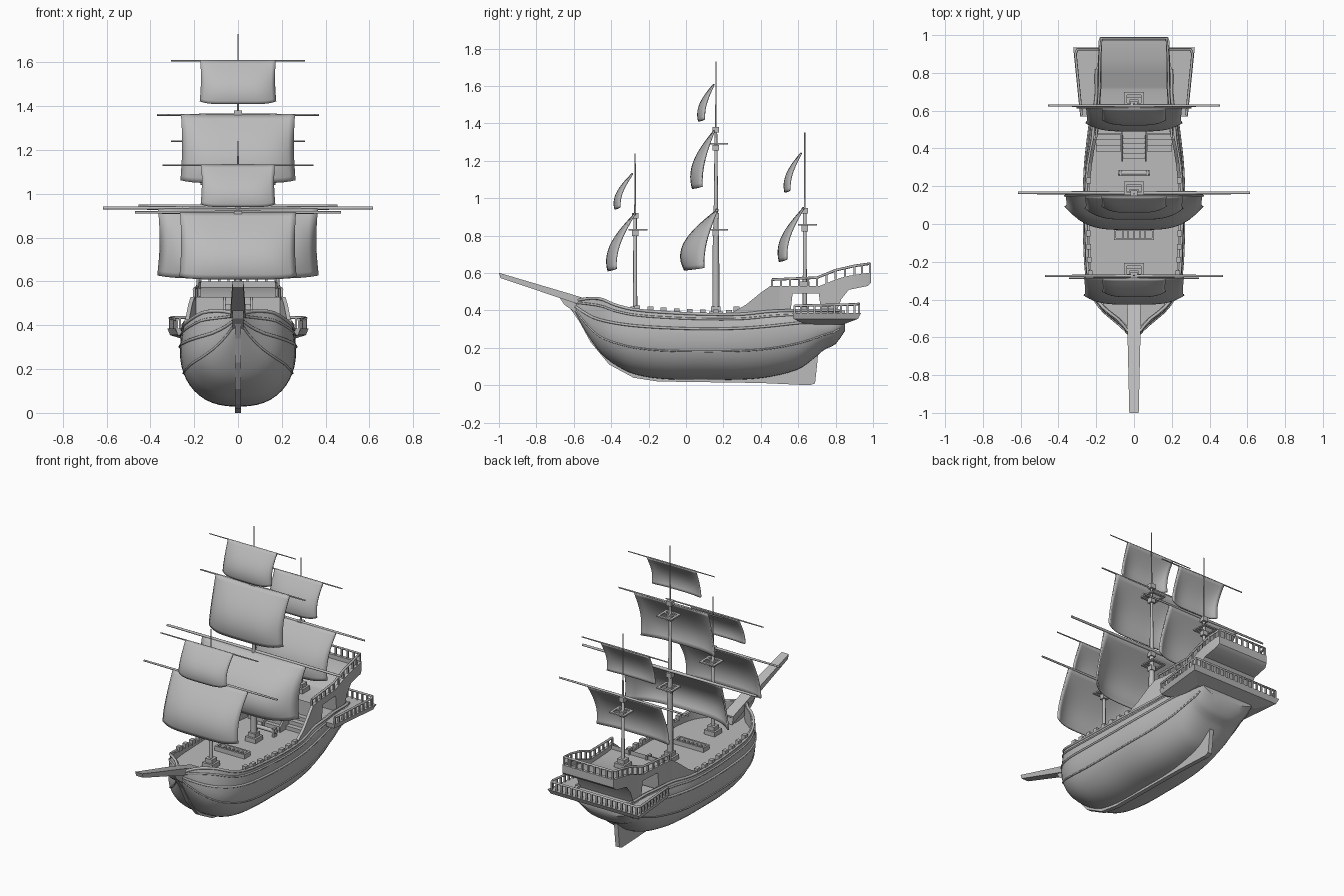
import bpy, bmesh, math
from mathutils import Vector

cube = bpy.data.objects.get("Cube")
if cube:
    bpy.data.objects.remove(cube, do_unlink=True)

grey = bpy.data.materials.new("plain grey")
grey.use_nodes = True
grey.diffuse_color = (0.5, 0.5, 0.5, 1)
grey.node_tree.nodes["Principled BSDF"].inputs["Base Color"].default_value = grey.diffuse_color
smooth_parts = []


def add_object(name, data):
    obj = bpy.data.objects.new(name, data)
    data.materials.append(grey)
    bpy.context.scene.collection.objects.link(obj)
    return obj


def add_mesh(name, bm, smooth=False):
    bmesh.ops.recalc_face_normals(bm, faces=bm.faces[:])
    mesh = bpy.data.meshes.new(name)
    bm.to_mesh(mesh)
    bm.free()
    obj = add_object(name, mesh)
    if smooth:
        smooth_parts.append(obj)
    return obj


def boxes(name, items):
    """Boxes given as (centre, size), joined into one object."""
    bm = bmesh.new()
    for centre, size in items:
        made = bmesh.ops.create_cube(bm, size=1)["verts"]
        bmesh.ops.scale(bm, vec=size, verts=made)
        bmesh.ops.translate(bm, vec=centre, verts=made)
    return add_mesh(name, bm)


def tube(name, points, radius, radii=None):
    """Round bar along a path, with an optional radius per point."""
    curve = bpy.data.curves.new(name, "CURVE")
    curve.dimensions = "3D"
    curve.bevel_depth = 1 if radii else radius
    curve.bevel_resolution = 2
    curve.use_fill_caps = True
    spline = curve.splines.new("POLY")
    spline.points.add(len(points) - 1)
    for i, p in enumerate(points):
        spline.points[i].co = (*p, 1)
        if radii:
            spline.points[i].radius = radii[i]
    return add_object(name, curve)


def loft(name, rings, smooth=True):
    """Skin closed rings of equal length and cap both ends."""
    bm = bmesh.new()
    rows = [[bm.verts.new(p) for p in ring] for ring in rings]
    n = len(rows[0])
    for a, b in zip(rows, rows[1:]):
        for i in range(n):
            j = (i + 1) % n
            bm.faces.new((a[i], a[j], b[j], b[i]))
    caps = [bm.faces.new(rows[0]), bm.faces.new(rows[-1])]
    bmesh.ops.triangulate(bm, faces=caps)
    return add_mesh(name, bm, smooth)


def side_plate(name, profile, half_width):
    """Side outline (y, z) extruded across x."""
    return loft(name, [[(x, y, z) for y, z in profile] for x in (-half_width, half_width)], False)


# Hull stations: y, beam, top width, keel height, beam height, rail height
STATIONS = [
    (-.6, .012, .012, .4, .42, .45), (-.55, .06, .045, .31, .37, .46),
    (-.5, .12, .09, .23, .33, .465), (-.45, .175, .155, .165, .31, .46),
    (-.38, .22, .21, .11, .3, .43), (-.28, .25, .24, .06, .29, .405),
    (-.12, .262, .25, .033, .28, .39), (.1, .265, .255, .03, .275, .38),
    (.3, .26, .245, .03, .28, .38), (.45, .245, .22, .045, .29, .395),
    (.6, .225, .21, .085, .31, .4), (.68, .215, .2, .14, .315, .4),
    (.74, .205, .2, .19, .32, .4), (.8, .2, .2, .22, .33, .4),
    (.85, .195, .195, .29, .35, .4)]


def station(y):
    """Smoothly interpolated hull values at y."""
    k = 0
    while k < len(STATIONS) - 2 and y > STATIONS[k + 1][0]:
        k += 1
    a, b = STATIONS[k], STATIONS[k + 1]
    before, after = STATIONS[max(k - 1, 0)], STATIONS[min(k + 2, len(STATIONS) - 1)]
    h = b[0] - a[0]
    t = (y - a[0]) / h
    out = []
    for i in range(1, len(a)):
        m0 = (b[i] - before[i]) / (b[0] - before[0]) * h
        m1 = (after[i] - a[i]) / (after[0] - a[0]) * h
        d = b[i] - a[i]
        out.append(a[i] + t * (m0 + t * (3 * d - 2 * m0 - m1 + t * (m0 + m1 - 2 * d))))
    return out


def hull_point(y, t, side=1):
    """Point on the skin: t runs from keel to rail."""
    beam, top, keel, mid, rail = station(y)
    if t < .6:
        a = t / .6 * math.pi / 2
        return (side * beam * math.sin(a) ** .8, y, keel + (mid - keel) * (1 - math.cos(a)))
    s = (t - .6) / .4
    return (side * (beam + (top - beam) * s * s), y, mid + (rail - mid) * s)


# Hull with bulwark and sunken deck
DECK = .367
hull_rings = []
for i in range(59):
    y = -.6 + i * .025
    beam, top, keel, mid, rail = station(y)
    inner, floor = max(top - .018, top * .5), max(DECK, mid)
    right = [hull_point(y, k / 20) for k in range(1, 21)] + [(inner, y, rail), (inner, y, floor)]
    left = [(-x, yy, z) for x, yy, z in reversed(right)]
    hull_rings.append([(0, y, keel)] + right + left)
loft("hull", hull_rings)

# Wales and rail strips
for side, label in ((1, "left"), (-1, "right")):
    for t, r in ((.45, .005), (.7, .007), (.9, .006), (1, .008)):
        path = [hull_point(-.59 + k * .03, t, side) for k in range(48)]
        tube(label + "_wale", path, r)

# Blocks along the rail
blocks = []
for k in range(8):
    y = -.26 + k * .07
    x, _, z = hull_point(y, 1)
    blocks += [((s * (x - .01), y, z + .01), (.024, .03, .03)) for s in (-1, 1)]
boxes("rail_blocks", blocks)

# Keel, stem and rudder
side_plate("keel", [
    (-.64, .44), (-.57, .34), (-.51, .23), (-.41, .11), (-.28, .04), (-.15, .02), (.4, .012),
    (.66, 0), (.69, .01), (.7, .1), (.71, .21), (.64, .2), (.62, .1), (.4, .05), (-.15, .05),
    (-.26, .08), (-.38, .15), (-.48, .26), (-.55, .36), (-.58, .46)], .014)
side_plate("beakhead", [(-.68, .475), (-.65, .43), (-.58, .38), (-.46, .36), (-.42, .42), (-.5, .45)], .024)

# Bowsprit
loft("bowsprit", [[(sx * w, y - sz * .004, z + sz * h) for sx, sz in ((-1, -1), (1, -1), (1, 1), (-1, 1))]
                  for y, z, w, h in ((-.42, .4, .036, .025), (-.6, .462, .034, .022), (-.996, .587, .025, .014))], False)

# Sloping quarter bulwarks
for side, label in ((1, "left"), (-1, "right")):
    loft(label + "_quarter_bulwark", [
        [(side * w, y, .36), (side * w, y, z), (side * (w - .018), y, z), (side * (w - .018), y, .36)]
        for y, w, z in ((.24, .249, .385), (.32, .24, .43), (.4, .227, .495), (.45, .216, .53), (.5, .206, .53))], False)

# Poop: tub-shaped deck over an open passage and a stern cabin
poop_rings = []
for y, w, low, high in ((.48, .208, .36, .53), (.555, .2, .36, .53), (.57, .2, .49, .53), (.71, .192, .49, .53),
                        (.725, .19, .37, .535), (.8, .19, .38, .565), (.83, .19, .46, .575),
                        (.87, .19, .51, .585), (.97, .187, .53, .6), (.99, .18, .55, .6)):
    half = [(w, y, low), (w, y, high), (w - .018, y, high), (w - .018, y, high - .027)]
    poop_rings.append(half + [(-x, yy, z) for x, yy, z in reversed(half)])
loft("poop", poop_rings)
boxes("poop_back_wall", [((0, .98, .582), (.36, .02, .036))])

# Stern gallery
loft("gallery_floor", [[(-w, y0, z), (w, y0, z), (v, y1, z), (-v, y1, z)]
                       for z, w, v, y0, y1 in ((.325, .21, .215, .64, .84), (.355, .275, .31, .575, .92),
                                               (.385, .285, .322, .57, .935))], False)


def railing(name, points, height, spacing, r):
    """Handrail along a path with evenly spaced posts below it."""
    tube(name + "_handrail", points, r)
    posts = []
    for a, b in zip(points, points[1:]):
        a, b = Vector(a), Vector(b)
        count = max(1, round((b - a).length / spacing))
        for k in range(count + 1):
            p = a.lerp(b, k / count)
            posts.append(((p.x, p.y, p.z - height / 2), (r * 1.5, r * 1.5, height)))
    boxes(name + "_posts", posts)


half_rail = [(.278, .58, .425), (.31, .9, .432), (.3, .925, .435)]
railing("gallery", half_rail + [(-x, y, z) for x, y, z in reversed(half_rail)], .05, .035, .007)
half_rail = [(.2, .46, .565), (.184, .7, .575), (.182, .8, .615), (.18, .9, .638), (.172, .983, .65)]
railing("poop", half_rail + [(-x, y, z) for x, y, z in reversed(half_rail)], .05, .045, .007)

# Stairs up to the poop, with stringers and broad side steps
steps = []
for k in range(5):
    steps.append(((0, .36 + k * .026, DECK + .013 * (k + 1)), (.12, .028, .026 * (k + 1))))
for k in range(3):
    steps += [((s * .135, .4 + k * .03, DECK + .012 * (k + 1)), (.13, .03, .024 * (k + 1))) for s in (-1, 1)]
boxes("stairs", steps)
for s in (-1, 1):
    stringer = side_plate("stair_stringer", [(.33, .365), (.33, .4), (.47, .53), (.49, .53), (.49, .365)], .005)
    stringer.location.x = s * .062

# Deck hatch and winch
frame = [((0, y, .38), (.21, .012, .03)) for y in (-.08, -.03)]
frame += [((s * .1, -.055, .38), (.012, .06, .03)) for s in (-1, 1)]
frame += [((x * .03, -.055, .378), (.008, .05, .016)) for x in range(-2, 3)]
boxes("hatch_grating", frame)
boxes("winch_posts", [((s * .07, .27, .39), (.014, .03, .06)) for s in (-1, 1)])
tube("winch_drum", [(-.085, .27, .4), (.085, .27, .4)], .013)

# Masts: y, (height, radius) steps, platform heights
MASTS = {
    "fore": (-.272, ((.36, .012), (.91, .009), (.915, .005), (1.24, .003)), (.832,)),
    "main": (.16, ((.36, .02), (.75, .017), (.93, .012), (1.35, .007), (1.355, .004), (1.73, .003)), (.832, 1.29)),
    "mizzen": (.635, ((.36, .012), (.92, .009), (.925, .005), (1.35, .003)), (.858,))}
for label, (y, steps, platforms) in MASTS.items():
    tube(label + "_mast", [(0, y, z) for z, _ in steps], 0, [r for _, r in steps])
    foot = .38 if label != "mizzen" else .515
    boxes(label + "_mast_foot", [((0, y, foot), (.075, .075, .03)), ((0, y, foot + .025), (.05, .05, .03))])
    tops = []
    for z in platforms:
        tops += [((s * .045, y + .015, z), (.016, .1, .008)) for s in (-1, 1)]
        tops += [((0, y + .015 + s * .042, z), (.1, .016, .008)) for s in (-1, 1)]
        tops += [((0, y, z), (.1, .012, .008)), ((0, y, z + .075), (.035, .035, .03)), ((0, y, z - .02), (.034, .034, .03))]
    boxes(label + "_mast_top", tops)

# Sails and yards: y, top, bottom, half width, edge sweep, belly, yard half length, yard radius
SAILS = {
    "fore_course": (-.275, .915, .61, .265, .1, .05, .47, .008),
    "fore_topsail": (-.287, 1.13, .94, .168, .067, .03, .345, .005),
    "main_course": (.165, .935, .615, .365, .07, .125, .615, .01),
    "main_topsail": (.15, 1.36, 1.05, .26, .065, .06, .37, .006),
    "main_topgallant": (.148, 1.607, 1.41, .172, .05, .035, .305, .004),
    "mizzen_course": (.627, .945, .66, .255, .09, .045, .455, .008),
    "mizzen_topsail": (.615, 1.24, 1.03, .17, .06, .03, .305, .005)}
for label, (y, top, bottom, width, sweep, belly, reach, r) in SAILS.items():
    bm = bmesh.new()
    bmesh.ops.create_grid(bm, x_segments=20, y_segments=14, size=1)
    for v in bm.verts:
        u, t = v.co.x, (1 - v.co.y) / 2
        v.co = (u * width * (1 - .03 * math.sin(math.pi * t)),
                y - sweep * math.sin(1.7 * t) - belly * (1 - u ** 4) * math.sin(2.2 * t),
                top + (bottom - top) * t + .012 * t * u ** 6)
    sail = add_mesh(label, bm, True)
    cloth = sail.modifiers.new("thickness", "SOLIDIFY")
    cloth.thickness = .01
    cloth.offset = 0
    tube(label + "_yard", [(-reach, y, top), (0, y, top), (reach, y, top)], 0, [r * .7, r, r * .7])

# Smooth shading on the curved parts
bpy.ops.object.select_all(action="DESELECT")
for obj in smooth_parts:
    obj.select_set(True)
bpy.context.view_layer.objects.active = smooth_parts[0]
bpy.ops.object.shade_smooth_by_angle(angle=math.radians(35))
